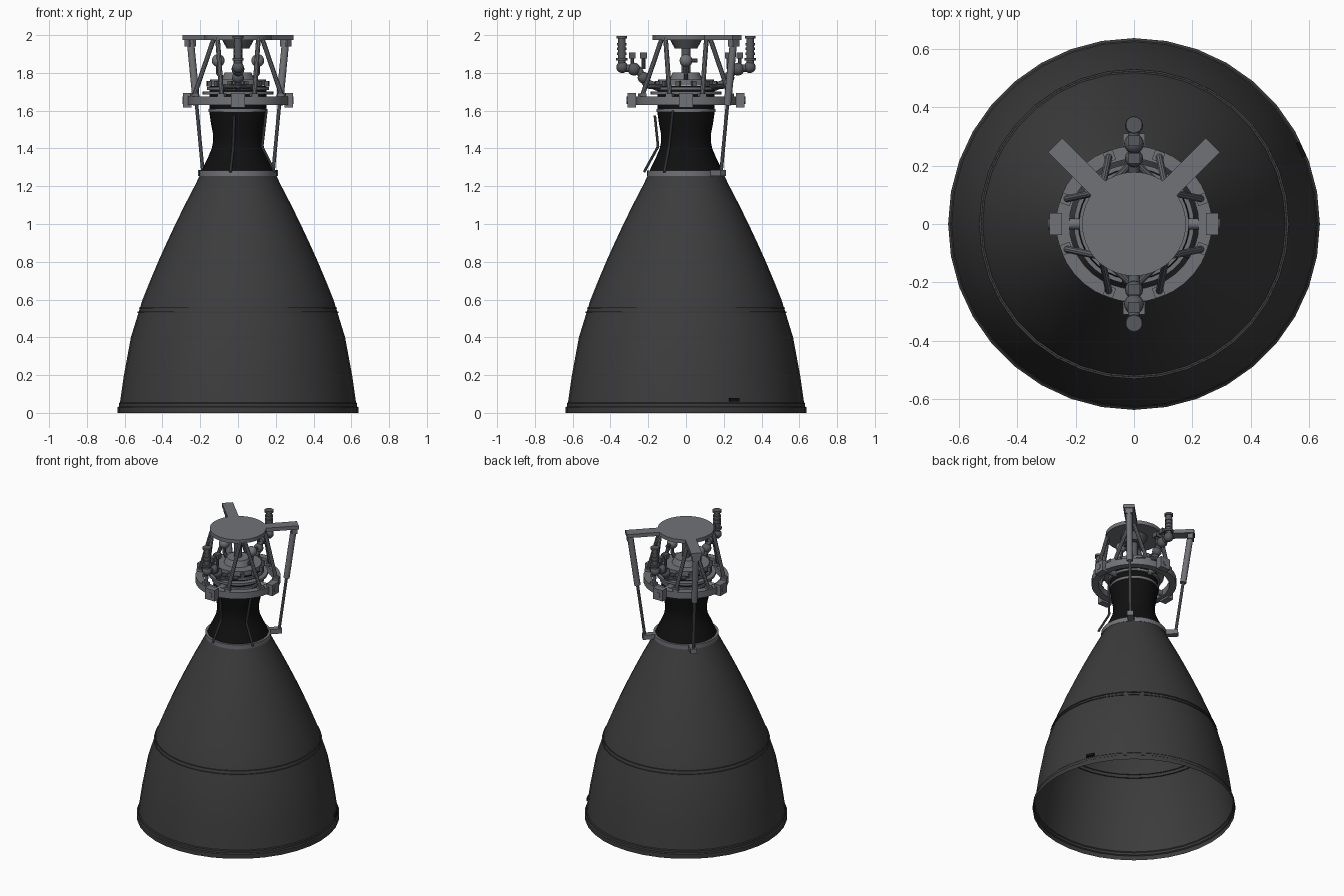
import bpy, bmesh, math
from mathutils import Vector, Matrix

if "Cube" in bpy.data.objects:
    bpy.data.objects.remove(bpy.data.objects["Cube"])


def material(name, color):
    m = bpy.data.materials.new(name)
    m.use_nodes = True
    m.diffuse_color = (*color, 1)
    bsdf = next(n for n in m.node_tree.nodes if n.type == 'BSDF_PRINCIPLED')
    bsdf.inputs["Base Color"].default_value = (*color, 1)
    return m


CHARCOAL = material("charcoal", (0.045, 0.045, 0.045))
BLACK = material("black", (0.005, 0.005, 0.005))
STEEL = material("steel grey", (0.165, 0.17, 0.185))
DARK = material("dark steel", (0.095, 0.098, 0.108))
made = []


def finish(name, bm, mat):
    bmesh.ops.recalc_face_normals(bm, faces=bm.faces)
    mesh = bpy.data.meshes.new(name)
    bm.to_mesh(mesh)
    bm.free()
    mesh.materials.append(mat)
    ob = bpy.data.objects.new(name, mesh)
    bpy.context.collection.objects.link(ob)
    made.append(ob)
    return ob


def lathe(name, profile, mat, segs=36, at=(0, 0, 0)):
    """Spin (radius, height) points around a vertical axis."""
    bm = bmesh.new()
    verts = [bm.verts.new((0, r, z)) for r, z in profile]
    edges = [bm.edges.new(pair) for pair in zip(verts, verts[1:])]
    bmesh.ops.spin(bm, geom=verts + edges, cent=(0, 0, 0), axis=(0, 0, 1),
                   angle=math.tau, steps=segs, use_duplicate=False)
    bmesh.ops.remove_doubles(bm, verts=bm.verts, dist=1e-5)
    bmesh.ops.translate(bm, verts=bm.verts, vec=at)
    return finish(name, bm, mat)


def disc(name, r, z0, z1, mat, r_top=None, at=(0, 0, 0), segs=36):
    top = r if r_top is None else r_top
    return lathe(name, [(0, z0), (r, z0), (top, z1), (0, z1)], mat, segs, at)


def band(name, r_in, r_out, z0, z1, mat):
    return lathe(name, [(r_in, z0), (r_out, z0), (r_out, z1), (r_in, z1), (r_in, z0)], mat)


def rod(name, points, r, mat, segs=10):
    """Round bar through points, with ball joints at the bends."""
    bm = bmesh.new()
    pts = [Vector(p) for p in points]
    for a, b in zip(pts, pts[1:]):
        turn = (b - a).to_track_quat('Z', 'Y').to_matrix().to_4x4()
        bmesh.ops.create_cone(bm, cap_ends=True, segments=segs, radius1=r, radius2=r,
                              depth=(b - a).length,
                              matrix=Matrix.Translation((a + b) / 2) @ turn)
    for p in pts[1:-1]:
        bmesh.ops.create_uvsphere(bm, u_segments=segs, v_segments=6, radius=r,
                                  matrix=Matrix.Translation(p))
    return finish(name, bm, mat)


def ball(name, at, r, mat):
    bm = bmesh.new()
    bmesh.ops.create_uvsphere(bm, u_segments=16, v_segments=10, radius=r,
                              matrix=Matrix.Translation(at))
    return finish(name, bm, mat)


def box(name, at, size, mat, angle=0):
    """Block at a point, turned about the vertical axis."""
    bm = bmesh.new()
    bmesh.ops.create_cube(bm, size=1, matrix=Matrix.Translation(at)
                          @ Matrix.Rotation(angle, 4, 'Z') @ Matrix.Diagonal((*size, 1)))
    return finish(name, bm, mat)


def polar(r, deg, z):
    a = math.radians(deg)
    return (r * math.cos(a), r * math.sin(a), z)


# Nozzle bell, with hem and mid-height stiffener
lathe("nozzle_bell", [(.637, 0), (.637, .03), (.63, .035), (.63, .05), (.625, .055),
                      (.604, .2), (.567, .4), (.527, .53), (.518, .56), (.505, .6),
                      (.465, .7), (.423, .8), (.378, .9), (.331, 1), (.282, 1.1),
                      (.23, 1.2), (.203, 1.255)], CHARCOAL)
for z, r in ((.53, .531), (.552, .525)):
    band("stiffener_lip", r - .012, r, z, z + .006, CHARCOAL)
box("hem_plate", (.573, .255, .07), (.012, .055, .018), BLACK, math.atan2(.255, .573))

# Throat and chamber
band("nozzle_collar", .185, .206, 1.253, 1.283, STEEL)
lathe("chamber_wall", [(.196, 1.27), (.185, 1.3), (.16, 1.35), (.139, 1.4), (.131, 1.44),
                       (.133, 1.48), (.143, 1.53), (.15, 1.58), (.152, 1.65)], BLACK)
band("chamber_band", .14, .157, 1.593, 1.608, STEEL)
disc("injector_body", .152, 1.61, 1.73, BLACK)
for r, z in ((.165, 1.645), (.188, 1.685), (.165, 1.71)):
    band("injector_ring", .13, r, z, z + .016, STEEL)
disc("injector_flange", .148, 1.733, 1.765, STEEL)
disc("injector_dome", .088, 1.765, 1.802, STEEL, .07)
for deg in range(15, 375, 30):
    box("flange_lug", polar(.157, deg, 1.742), (.024, .022, .03), DARK, math.radians(deg))

# Coolant lines along the chamber
rod("front_line", [(-.02, -.165, 1.575), (-.025, -.148, 1.41), (-.04, -.222, 1.275)], .007, DARK)
rod("side_line", [(.15, -.07, 1.6), (.128, -.09, 1.41), (.195, -.115, 1.275)], .007, DARK)

# Gimbal ring with trunnions
band("gimbal_ring", .222, .267, 1.63, 1.675, STEEL)
for deg in (0, 90, 180, 270):
    reach = .29 if deg % 180 == 0 else .31
    box("trunnion_block", polar(reach - .022, deg, 1.655), (.044, .075, .075), STEEL,
        math.radians(deg))
    rod("trunnion_pin", [polar(.14, deg, 1.655), polar(reach + .004, deg, 1.655)],
        .019, STEEL, 16)

# Top thrust plate and its hub
disc("thrust_plate", .178, 1.975, 2, STEEL)
disc("thrust_hub", .06, 1.93, 1.976, DARK, .085, segs=16)
rod("thrust_post", [(0, 0, 1.79), (0, 0, 1.94)], .024, DARK, 16)

# Truss legs spread from four plate corners to the ring
for corner in (45, 135, 225, 315):
    for side in (-1, 1):
        rod("truss_leg", [polar(.168, corner + side * 5, 1.98),
                          polar(.25, corner + side * 25, 1.67)], .0125, STEEL)
        box("leg_foot", polar(.247, corner + side * 25, 1.68), (.036, .036, .022), STEEL,
            math.radians(corner + side * 25))

# Rear steering arms and actuators
for deg in (45, 135):
    top, mid, low = polar(.358, deg, 1.98), polar(.31, deg, 1.63), polar(.262, deg, 1.27)
    box("steering_arm", polar(.265, deg, 1.9875), (.234, .07, .025), STEEL, math.radians(deg))
    box("arm_clevis", polar(.358, deg, 1.96), (.035, .05, .04), STEEL, math.radians(deg))
    rod("actuator_barrel", [top, mid], .02, STEEL, 12)
    rod("actuator_rod", [mid, low], .0095, STEEL)
    box("actuator_bracket", polar(.238, deg, 1.27), (.08, .04, .032), STEEL, math.radians(deg))

# Side pressure spheres
for s in (-1, 1):
    rod("sphere_pipe", [(s * .075, 0, 1.76), (s * .105, 0, 1.80), (s * .105, 0, 1.86)], .012, DARK)
    ball("pressure_sphere", (s * .105, 0, 1.865), .034, STEEL)
    rod("sphere_port", [(s * .105, 0, 1.865), (s * .105, .06, 1.865)], .011, DARK)

# Front and back propellant inlets
for s in (-1, 1):
    rod("inlet_pipe", [(0, s * .34, 1.99), (0, s * .34, 1.83), (0, s * .25, 1.815),
                       (0, s * .215, 1.75), (0, s * .14, 1.72)], .02, DARK, 14)
    for z, r in ((1.982, .028), (1.945, .025), (1.92, .025), (1.895, .025), (1.865, .03)):
        disc("inlet_flange", r, z, z + .014, DARK, at=(0, s * .34, 0), segs=20)
    ball("inlet_elbow", (0, s * .338, 1.83), .031, DARK)
    ball("valve_body", (0, s * .275, 1.82), .034, DARK)
    ball("valve_outlet", (0, s * .225, 1.775), .031, DARK)
    for y in (.285, .225):
        rod("valve_stem", [(0, s * y, 1.82), (0, s * y, 1.89)], .01, DARK)
        box("valve_actuator", (0, s * y, 1.892), (.04, .036, .032), DARK)
    rod("cross_feed", [(-.09, s * .13, 1.725), (0, s * .215, 1.73), (.09, s * .13, 1.725)],
        .013, DARK)

# Smooth curved surfaces, keep hard edges
bpy.ops.object.select_all(action='DESELECT')
for ob in made:
    ob.select_set(True)
bpy.context.view_layer.objects.active = made[0]
bpy.ops.object.shade_smooth_by_angle(angle=math.radians(35))
